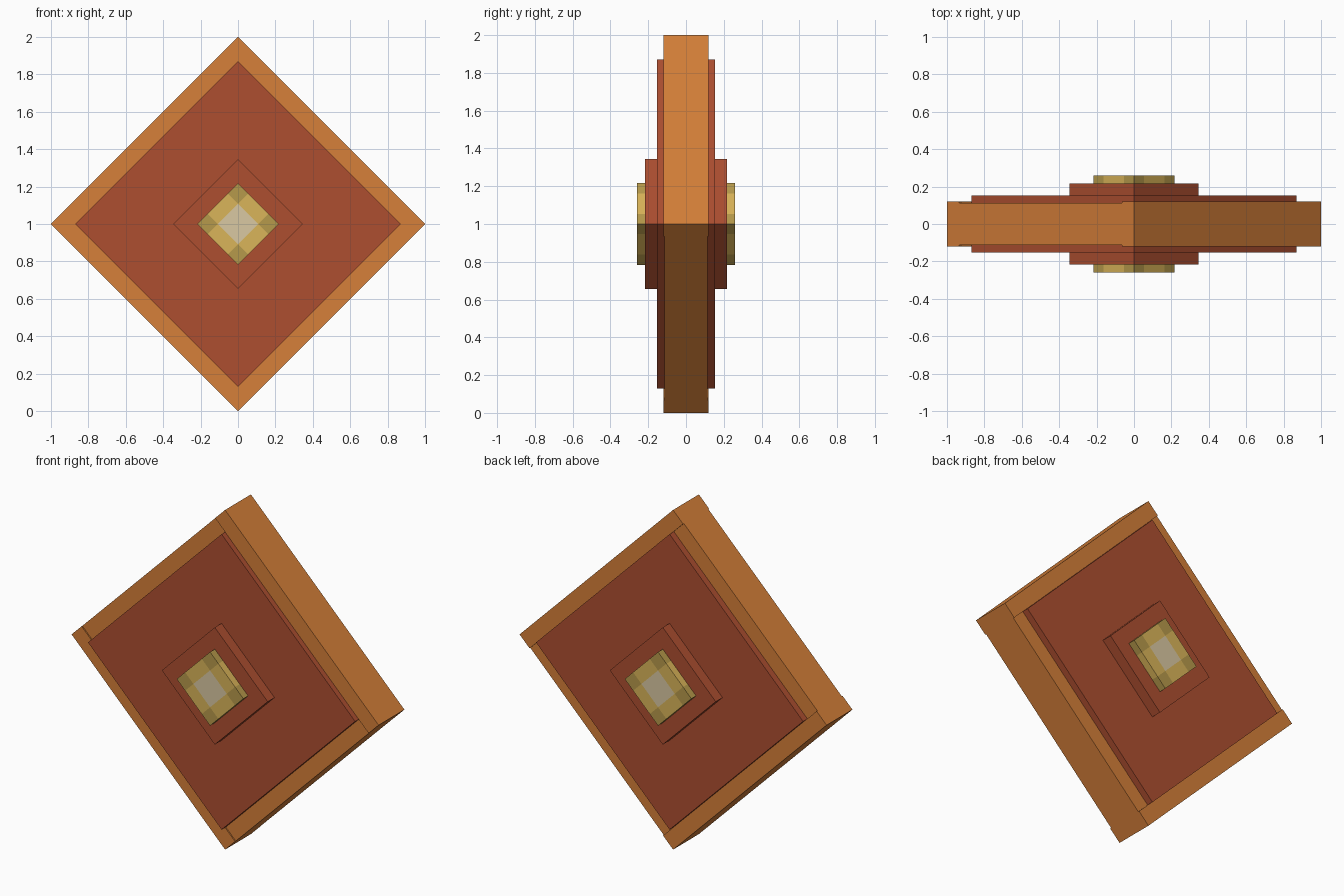
import bpy, bmesh, math
from mathutils import Matrix

cube = bpy.data.objects.get("Cube")
if cube:
    bpy.data.objects.remove(cube, do_unlink=True)


def material(name, rgb):
    m = bpy.data.materials.new(name)
    m.use_nodes = True
    m.diffuse_color = (*rgb, 1)
    m.node_tree.nodes["Principled BSDF"].inputs["Base Color"].default_value = (*rgb, 1)
    return m


ORANGE = material("orange", (0.67, 0.215, 0.041))
RUST = material("rust", (0.42, 0.078, 0.030))
GOLD = material("gold", (0.70, 0.46, 0.10))
OLIVE = material("olive gold", (0.47, 0.32, 0.07))
CREAM = material("cream", (0.70, 0.58, 0.36))

# Everything is laid out as an upright square, then stood on its corner
STAND = Matrix.Translation((0, 0, 1)) @ Matrix.Rotation(math.radians(45), 4, "Y")
R2 = math.sqrt(2)


def block(name, half, mats, centre=(0, 0, 0), cut=0, rule=None):
    """Box given by half sizes; optional cuts at +-cut across x and z."""
    bm = bmesh.new()
    bmesh.ops.create_cube(bm, size=2)
    bmesh.ops.scale(bm, vec=half, verts=bm.verts)
    bmesh.ops.translate(bm, vec=centre, verts=bm.verts)
    if cut:
        for axis in ((1, 0, 0), (0, 0, 1)):
            for s in (-cut, cut):
                bmesh.ops.bisect_plane(bm, geom=bm.verts[:] + bm.edges[:] + bm.faces[:],
                                       plane_co=[s * a for a in axis], plane_no=axis)
    if rule:
        for f in bm.faces:
            f.material_index = rule(f.calc_center_median())
    bm.transform(STAND)
    me = bpy.data.meshes.new(name)
    bm.to_mesh(me)
    bm.free()
    for m in mats:
        me.materials.append(m)
    ob = bpy.data.objects.new(name, me)
    bpy.context.collection.objects.link(ob)
    return ob


outer, inner = 1 / R2, 0.87 / R2
mid, w = (outer + inner) / 2, (outer - inner) / 2

# Frame: two full-length bars, two slightly thinner bars fitted between them
for side, long_name, short_name in ((1, "upper_left_bar", "lower_left_bar"),
                                    (-1, "lower_right_bar", "upper_right_bar")):
    block(long_name, (outer, 0.12, w), [ORANGE], (0, 0, side * mid))
    block(short_name, (w, 0.113, inner), [ORANGE], (side * mid, 0, 0))

# Stepped panel and boss
block("panel", (inner, 0.153, inner), [RUST])
block("boss", (0.345 / R2, 0.216, 0.345 / R2), [RUST])

# Gem: dark corners, gold edges, pale centre on both faces
g = 0.217 / R2


def gem_colour(c):
    far = (abs(c.x) > g / 2) + (abs(c.z) > g / 2)
    return (2, 0, 1)[far]


block("gem", (g, 0.26, g), [GOLD, OLIVE, CREAM], cut=g / 2, rule=gem_colour)
